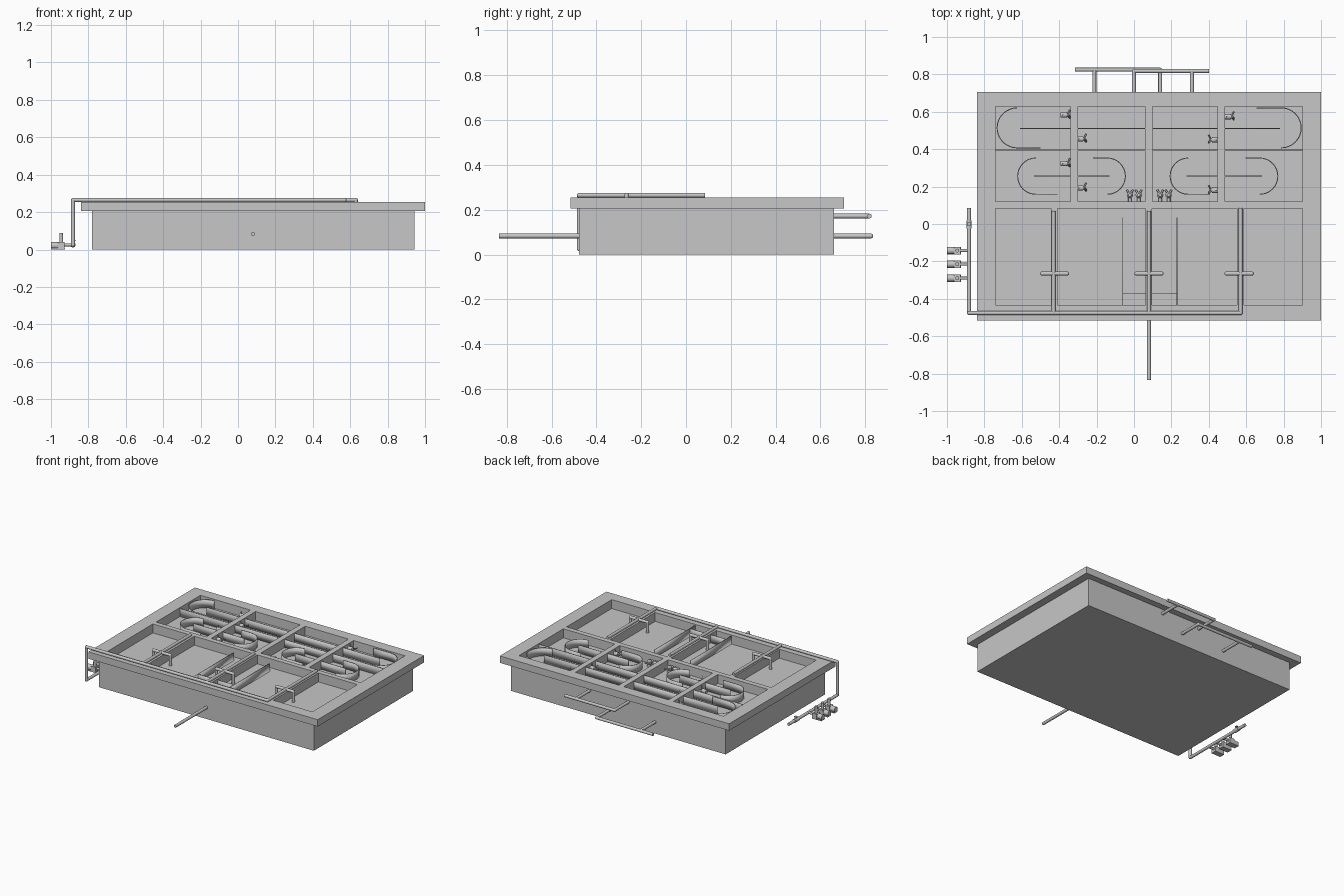
import bpy, bmesh, math
from mathutils import Matrix, Vector

cube = bpy.data.objects.get("Cube")
if cube:
    bpy.data.objects.remove(cube)

grey = bpy.data.materials.new("concrete grey")
grey.use_nodes = True
grey.diffuse_color = (0.57, 0.57, 0.57, 1)
grey.node_tree.nodes["Principled BSDF"].inputs["Base Color"].default_value = (0.57, 0.57, 0.57, 1)

TOP, FLOOR, BAFFLE_TOP = 0.255, 0.19, 0.248
PIPE_Z, R = 0.265, 0.0105


def finish(bm, name, smooth=False):
    bmesh.ops.recalc_face_normals(bm, faces=bm.faces)
    mesh = bpy.data.meshes.new(name)
    bm.to_mesh(mesh)
    bm.free()
    mesh.materials.append(grey)
    obj = bpy.data.objects.new(name, mesh)
    bpy.context.collection.objects.link(obj)
    bpy.ops.object.select_all(action="DESELECT")
    obj.select_set(True)
    bpy.context.view_layer.objects.active = obj
    if smooth:
        bpy.ops.object.shade_smooth_by_angle(angle=math.radians(40))
    return obj


def add_box(bm, x0, x1, y0, y1, z0, z1):
    centre = Matrix.Translation(((x0 + x1) / 2, (y0 + y1) / 2, (z0 + z1) / 2))
    size = Matrix.Diagonal((x1 - x0, y1 - y0, z1 - z0, 1))
    return bmesh.ops.create_cube(bm, size=1, matrix=centre @ size)["verts"]


def add_rod(bm, a, b, r, r2=None):
    a, b = Vector(a), Vector(b)
    turn = (b - a).to_track_quat("Z", "Y").to_matrix().to_4x4()
    bmesh.ops.create_cone(bm, cap_ends=True, segments=16, radius1=r, radius2=r if r2 is None else r2,
                          depth=(b - a).length, matrix=Matrix.Translation((a + b) / 2) @ turn)


def box(name, *bounds):
    bm = bmesh.new()
    add_box(bm, *bounds)
    finish(bm, name)


def pipe(name, points, r=R):
    # straight runs with round joints at the corners
    bm = bmesh.new()
    for a, b in zip(points, points[1:]):
        add_rod(bm, a, b, r)
    for p in points[1:-1]:
        bmesh.ops.create_uvsphere(bm, u_segments=16, v_segments=8, radius=r, matrix=Matrix.Translation(p))
    finish(bm, name, True)


def baffle(name, path):
    # thin upright wall along a plan path
    bm = bmesh.new()
    rows = [[bm.verts.new((x, y, z)) for z in (FLOOR, BAFFLE_TOP)] for x, y in path]
    for a, b in zip(rows, rows[1:]):
        bm.faces.new((a[0], b[0], b[1], a[1]))
    obj = finish(bm, name, True)
    mod = obj.modifiers.new("thickness", "SOLIDIFY")
    mod.thickness, mod.offset = 0.005, 0


def turn_wall(name, cx, cy, r, side, upper, lower):
    # half-round guide wall with straight tails ending at x = upper and x = lower
    path = [(cx + side * r * math.cos(t), cy + r * math.sin(t))
            for t in (math.pi / 2 - math.pi * i / 16 for i in range(17))]
    if upper is not None:
        path.insert(0, (upper, cy + r))
    if lower is not None:
        path.append((lower, cy - r))
    baffle(name, path)


# Tank: stacked rectangular sections, up the outside and down into the basin
sections = [(-0.78, 0.943, -0.477, 0.66, 0), (-0.78, 0.943, -0.477, 0.66, 0.205),
            (-0.84, 1.0, -0.515, 0.705, 0.205), (-0.84, 1.0, -0.515, 0.705, TOP),
            (-0.741, 0.9, -0.434, 0.628, TOP), (-0.741, 0.9, -0.434, 0.628, FLOOR)]
bm = bmesh.new()
loops = [[bm.verts.new(c) for c in ((x0, y0, z), (x1, y0, z), (x1, y1, z), (x0, y1, z))]
         for x0, x1, y0, y1, z in sections]
for a, b in zip(loops, loops[1:]):
    for i in range(4):
        j = (i + 1) % 4
        bm.faces.new((a[i], a[j], b[j], b[i]))
bm.faces.new(loops[0])
bm.faces.new(loops[-1])
finish(bm, "tank")

# Dividing walls between basins and across the channels
box("middle_wall", -0.741, 0.9, 0.083, 0.12, FLOOR, TOP)
for x in (-0.427, 0.079, 0.569):
    box("basin_wall", x - 0.018, x + 0.018, -0.434, 0.083, FLOOR, TOP)
for x in (-0.319, 0.079, 0.467):
    box("channel_wall", x - 0.02, x + 0.02, 0.12, 0.628, FLOOR, TOP)

# Thin channel walls
baffle("channel_divider", [(-0.741, 0.395), (0.9, 0.395)])
baffle("long_centre_wall", [(-0.61, 0.511), (0.78, 0.511)])
turn_wall("long_turn_right", -0.625, 0.514, 0.107, -1, None, -0.5)
turn_wall("long_turn_left", 0.787, 0.514, 0.107, 1, 0.655, None)
for shift in (0, 0.815):
    baffle("short_centre_wall", [(-0.535 + shift, 0.256), (-0.13 + shift, 0.256)])
    turn_wall("short_turn_right", -0.525 + shift, 0.256, 0.097, -1, None, -0.41 + shift)
    turn_wall("short_turn_left", -0.143 + shift, 0.256, 0.097, 1, -0.22 + shift, None)
for x, inner in ((-0.06, 0.061), (0.23, 0.097)):
    baffle("basin_side_baffle", [(x, 0.035), (x, -0.434)])
    baffle("basin_end_baffle", [(x, -0.373), (inner, -0.373)])

# Channel mixers: motor, mast and three swept blades
for x, y, side in ((-0.367, 0.583, 1), (-0.28, 0.455, 1), (0.425, 0.45, -1), (0.51, 0.574, 1),
                   (-0.367, 0.323, 1), (-0.28, 0.193, 1), (0.425, 0.18, -1)):
    z = 0.222
    bm = bmesh.new()
    add_rod(bm, (x - side * 0.025, y, z), (x + side * 0.008, y, z), 0.014)
    add_rod(bm, (x + side * 0.008, y, z), (x + side * 0.022, y, z), 0.01, 0.004)
    add_rod(bm, (x - side * 0.015, y, FLOOR), (x - side * 0.015, y, TOP - 0.005), 0.004)
    for k in range(3):
        verts = add_box(bm, -0.002, 0.002, -0.006, 0.006, 0, 0.03)
        place = Matrix.Translation((x + side * 0.012, y, z)) @ Matrix.Rotation(k * math.tau / 3 + 0.5, 4, "X")
        sweep = Matrix.Rotation(side * 0.45, 4, "Y") @ Matrix.Rotation(0.5, 4, "Z")
        bmesh.ops.transform(bm, matrix=place @ sweep, verts=verts)
    finish(bm, "mixer", True)

# Recycle pumps beside the middle wall
for x in (-0.022, 0.025, 0.14, 0.185):
    bm = bmesh.new()
    add_rod(bm, (x, 0.155, FLOOR), (x, 0.155, 0.225), 0.017)
    add_rod(bm, (x, 0.155, 0.225), (x, 0.155, 0.237), 0.017, 0.008)
    add_rod(bm, (x, 0.12, 0.215), (x, 0.155, 0.215), 0.009)
    for s in (-1, 1):
        add_rod(bm, (x, 0.155, 0.215), (x + s * 0.016, 0.183, 0.215), 0.005)
    finish(bm, "recycle_pump", True)

# Air main over the front rim, down to the pump header
pipe("air_main", [(0.57, 0.085, PIPE_Z), (0.57, -0.476, PIPE_Z), (-0.882, -0.476, PIPE_Z),
                  (-0.882, -0.476, 0.025), (-0.882, 0.085, 0.025)])
for x in (-0.43, 0.08):
    pipe("air_branch", [(x, -0.476, PIPE_Z), (x, 0.07, PIPE_Z)])
for x in (-0.425, 0.08, 0.562):
    pipe("drop_pipe", [(x - 0.068, -0.265, FLOOR), (x - 0.068, -0.265, PIPE_Z),
                       (x + 0.068, -0.265, PIPE_Z), (x + 0.068, -0.265, FLOOR)])

# Header valve
bm = bmesh.new()
add_rod(bm, (-0.882, -0.025, 0.025), (-0.882, 0.02, 0.025), 0.014)
add_rod(bm, (-0.882, 0, 0.025), (-0.882, 0, 0.05), 0.004)
add_rod(bm, (-0.882, 0, 0.046), (-0.882, 0, 0.05), 0.012)
finish(bm, "header_valve", True)

# Blowers: casing, motor, outlet stack and connecting pipe
for y in (-0.142, -0.215, -0.29):
    bm = bmesh.new()
    add_box(bm, -1.0, -0.925, y - 0.02, y + 0.02, 0, 0.008)
    add_box(bm, -0.963, -0.927, y - 0.02, y + 0.02, 0.008, 0.04)
    add_rod(bm, (-1.0, y, 0.021), (-0.963, y, 0.021), 0.019)
    add_rod(bm, (-0.945, y, 0.04), (-0.945, y, 0.088), 0.01)
    add_rod(bm, (-0.927, y, 0.025), (-0.882, y, 0.025), 0.008)
    finish(bm, "blower", True)

# Outlet at the front and the two inlet manifolds at the back
pipe("outlet_pipe", [(0.08, -0.47, 0.083), (0.08, -0.835, 0.083)])
for far, near, mid, y, z in ((-0.315, 0.14, -0.212, 0.825, 0.083), (0.4, 0, 0.31, 0.818, 0.172)):
    pipe("inlet_header", [(far, y, z), (near, y, z), (near, 0.65, z)])
    pipe("inlet_branch", [(mid, y, z), (mid, 0.65, z)])
